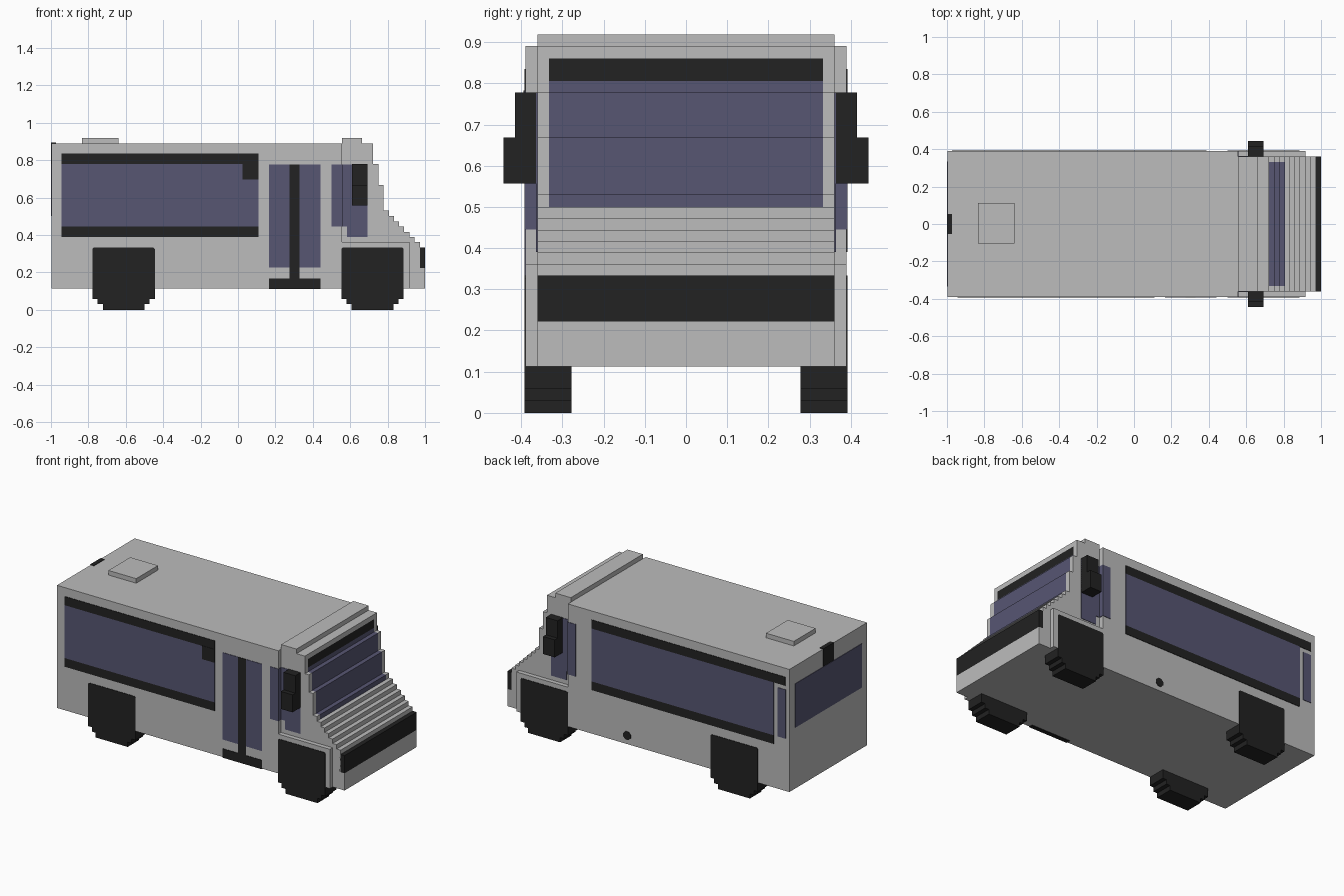
import bpy
import bmesh
import math

cube = bpy.data.objects.get("Cube")
if cube:
    bpy.data.objects.remove(cube, do_unlink=True)


def material(name, colour):
    m = bpy.data.materials.new(name)
    m.use_nodes = True
    m.diffuse_color = (*colour, 1)
    m.node_tree.nodes["Principled BSDF"].inputs["Base Color"].default_value = (*colour, 1)
    return m


GREY = material("light grey paint", (0.503, 0.503, 0.503))
GLASS = material("tinted glass", (0.095, 0.093, 0.171))
BLACK = material("black trim", (0.016, 0.016, 0.016))


def prism(name, profile, ys, mats, rule=None):
    """Extrude an (x, z) outline through the y stations; rule picks a face's material."""
    bm = bmesh.new()
    loops = [[bm.verts.new((x, y, z)) for x, z in profile] for y in ys]
    n = len(profile)
    for a, b in zip(loops, loops[1:]):
        for i in range(n):
            j = (i + 1) % n
            bm.faces.new((a[i], a[j], b[j], b[i]))
    bm.faces.new(loops[0])
    bm.faces.new(loops[-1])
    bmesh.ops.recalc_face_normals(bm, faces=bm.faces)
    if rule:
        for f in bm.faces:
            f.material_index = rule(f.calc_center_median())
    mesh = bpy.data.meshes.new(name)
    bm.to_mesh(mesh)
    bm.free()
    for m in mats:
        mesh.materials.append(m)
    obj = bpy.data.objects.new(name, mesh)
    bpy.context.collection.objects.link(obj)
    return obj


def box(name, x, y, z, mat):
    corners = [(x[0], z[0]), (x[1], z[0]), (x[1], z[1]), (x[0], z[1])]
    return prism(name, corners, sorted(y), [mat])


def plate(name, side, x, z, mat, wall=0.389):
    """Thin painted panel on a side wall; side is -1 or 1 along y."""
    return box(name, x, (side * (wall - 0.003), side * (wall + 0.003)), z, mat)


# Main body with the lower front wings
prism("body", [(-0.997, 0.113), (0.917, 0.113), (0.917, 0.362), (0.555, 0.362),
               (0.555, 0.89), (-0.997, 0.89)], (-0.389, 0.389), [GREY])

# Cab: stepped nose and windscreen, bumper notch at the front
STEP = 0.0278
cab = [(0.555, 0.113), (1.0, 0.113), (1.0, 0.222), (0.972, 0.222), (0.972, 0.361)]
for i in range(1, 6):                                   # bonnet steps
    x, z = 0.972 - i * STEP, 0.361 + (i - 1) * STEP
    cab += [(x, z), (x, z + STEP)]
cab += [(0.806, 0.5), (0.806, 0.53), (0.778, 0.53), (0.778, 0.668), (0.75, 0.668),
        (0.75, 0.779), (0.722, 0.779), (0.722, 0.806), (0.722, 0.86), (0.722, 0.89),
        (0.663, 0.89), (0.663, 0.919), (0.555, 0.919)]


def windscreen(c):
    if abs(c.y) < 0.1 and c.x > 0.7 and 0.505 < c.z < 0.86:
        return 2 if c.z > 0.81 else 1
    return 0


prism("cab", cab, (-0.361, -0.332, 0.332, 0.361), [GREY, GLASS, BLACK], windscreen)
box("bumper", (0.96, 1.0), (-0.361, 0.361), (0.222, 0.334), BLACK)

# Roof vent and rear camera housing
box("roof_vent", (-0.835, -0.64), (-0.105, 0.113), (0.88, 0.919), GREY)
box("rear_camera", (-1.0, -0.973), (-0.053, 0.053), (0.78, 0.893), BLACK)
box("rear_window", (-1.0, -0.994), (-0.333, 0.333), (0.5, 0.778), GLASS)

# Wheels, stepped towards the ground
wheel_half = [(0.112, 0), (0.112, 0.03), (0.139, 0.03), (0.139, 0.058), (0.166, 0.058),
              (0.166, 0.326), (0.159, 0.333)]
for side, hand in ((-1, "right_hand"), (1, "left_hand")):
    for cx, end in ((-0.611, "rear"), (0.72, "front")):
        outline = [(cx + x, z) for x, z in wheel_half]
        outline += [(cx - x, z) for x, z in reversed(wheel_half)]
        prism(f"{end}_wheel_{hand}", outline, sorted((side * 0.278, side * 0.392)), [BLACK])

    # Cab side window, wrapping round the body corner
    box(f"corner_window_{hand}", (0.5, 0.558), (side * 0.355, side * 0.392), (0.445, 0.776), GLASS)
    plate(f"cab_window_front_{hand}", side, (0.583, 0.692), (0.39, 0.776), GLASS, 0.361)
    plate(f"cab_window_rear_{hand}", side, (0.556, 0.583), (0.445, 0.776), GLASS, 0.361)

    # Door mirror, wider in its lower half
    box(f"mirror_upper_{hand}", (0.61, 0.692), (side * 0.355, side * 0.415), (0.668, 0.778), BLACK)
    box(f"mirror_lower_{hand}", (0.61, 0.692), (side * 0.355, side * 0.443), (0.557, 0.668), BLACK)

# Long window on the door side, with trim above and below
plate("door_side_window", -1, (-0.943, 0.11), (0.445, 0.78), GLASS)
plate("door_side_upper_trim", -1, (-0.943, 0.11), (0.78, 0.835), BLACK)
plate("door_side_lower_trim", -1, (-0.943, 0.11), (0.39, 0.445), BLACK)
box("door_side_trim_tab", (0.025, 0.11), (-0.394, -0.388), (0.697, 0.782), BLACK)

# Entrance door: two panes, centre bar and step
for x in ((0.165, 0.276), (0.33, 0.442)):
    plate("door_pane", -1, x, (0.225, 0.776), GLASS)
plate("door_centre_bar", -1, (0.276, 0.33), (0.165, 0.776), BLACK)
box("door_step", (0.165, 0.442), (-0.392, -0.365), (0.11, 0.167), BLACK)

# Opposite side: long window, trim and small rear window
plate("far_side_window", 1, (-0.888, 0.388), (0.445, 0.78), GLASS)
plate("far_side_upper_trim", 1, (-0.97, 0.388), (0.78, 0.835), BLACK)
plate("far_side_lower_trim", 1, (-0.888, 0.388), (0.39, 0.445), BLACK)
plate("small_rear_window", 1, (-0.972, -0.916), (0.445, 0.755), GLASS)

# Fuel cap
cap = [(0.14 + 0.028 * math.cos(math.radians(a)), 0.167 + 0.028 * math.sin(math.radians(a)))
       for a in range(22, 382, 45)]
prism("fuel_cap", cap, (0.386, 0.392), [BLACK])
